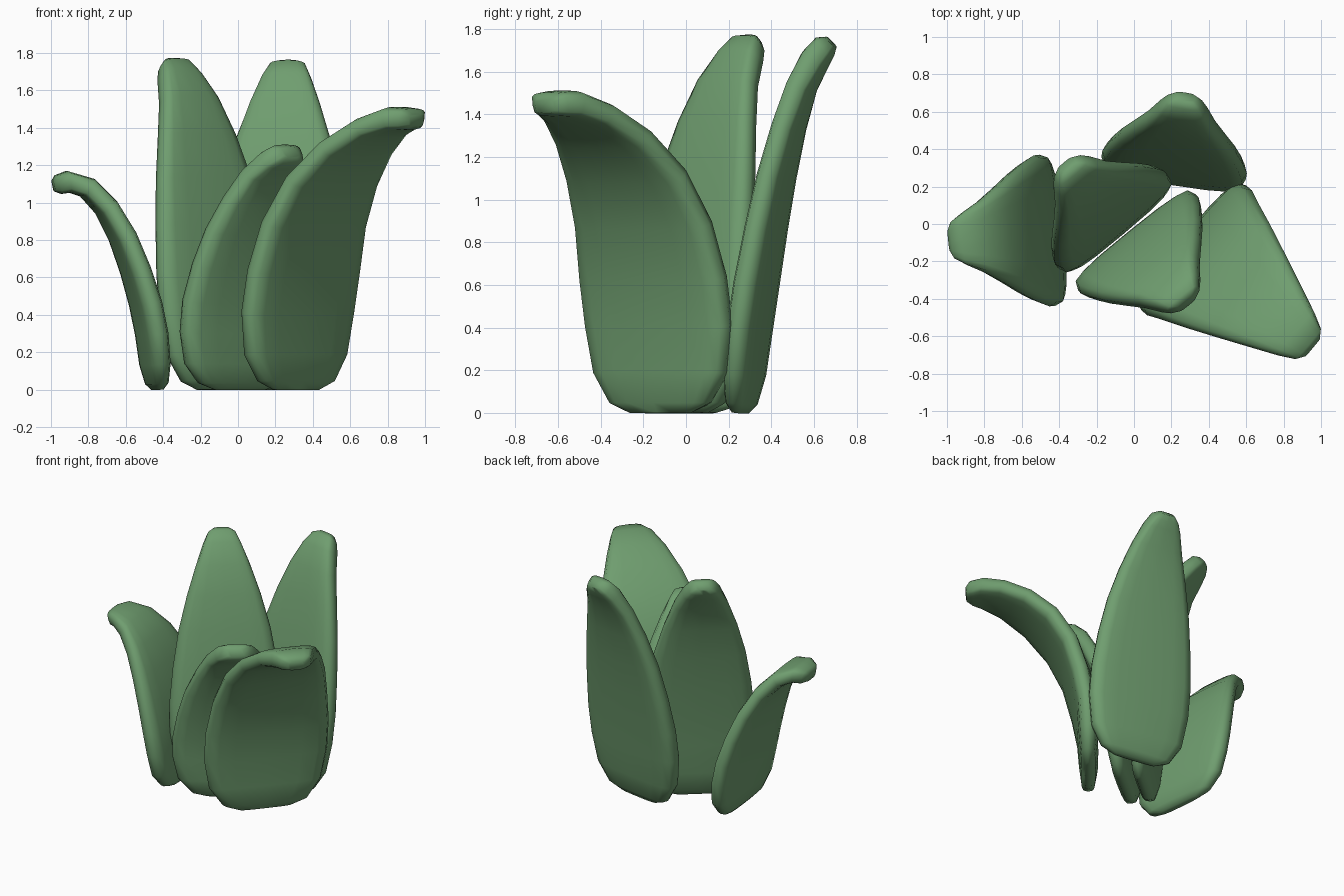
import bpy, bmesh, math
from mathutils import Vector

if "Cube" in bpy.data.objects:
    bpy.data.objects.remove(bpy.data.objects["Cube"])

green = bpy.data.materials.new("leaf_green")
green.diffuse_color = (0.16, 0.34, 0.16, 1)
green.use_nodes = True
green.node_tree.nodes["Principled BSDF"].inputs["Base Color"].default_value = green.diffuse_color

# Leaf outline: (fraction along the leaf, width factor, thickness factor)
RINGS = [(0, .42, .35), (.025, .68, .75), (.10, .90, 1), (.22, .99, 1.05), (.34, .99, 1.05),
         (.48, .92, 1), (.62, .81, .95), (.75, .65, .9), (.86, .48, .9), (.94, .34, .95),
         (.98, .25, .85), (1, .14, .5)]
SIDES = 16


def smooth_path(pts):
    """Dense Catmull-Rom curve through (outward, height) points."""
    p = [Vector(q) for q in pts]
    p = [2 * p[0] - p[1]] + p + [2 * p[-1] - p[-2]]
    out = []
    for i in range(1, len(p) - 2):
        a, b, c, d = p[i - 1:i + 3]
        for k in range(12):
            t = k / 12
            out.append(.5 * (2 * b + (c - a) * t + (2 * a - 5 * b + 4 * c - d) * t * t
                             + (3 * b - a - 3 * c + d) * t ** 3))
    return out + [p[-2]]


def sample(path, f):
    """Point and direction at fraction f of the path length."""
    segs = [(b - a).length for a, b in zip(path, path[1:])]
    left = f * sum(segs)
    for a, b, s in zip(path, path[1:], segs):
        if left <= s:
            return a.lerp(b, left / s), (b - a).normalized()
        left -= s
    return path[-1], (path[-1] - path[-2]).normalized()


def power(v, e):
    return math.copysign(abs(v) ** e, v)


def leaf(name, base, outward_deg, half_width, thick, pts):
    """Thick curved leaf swept along pts, leaning in the outward direction."""
    ang = math.radians(outward_deg)
    out = Vector((math.cos(ang), math.sin(ang), 0))
    side = Vector((-out.y, out.x, 0))
    origin = Vector((base[0], base[1], 0))
    path = smooth_path(pts)
    bm = bmesh.new()
    rings = []
    for f, w, th in RINGS:
        p, d = sample(path, f)
        centre = origin + out * p.x + Vector((0, 0, p.y))
        normal = out * d.y - Vector((0, 0, d.x))
        ring = []
        for k in range(SIDES):
            a = 2 * math.pi * k / SIDES
            u = power(math.cos(a), .65) * half_width * w
            v = power(math.sin(a), .45) * thick / 2 * th
            ring.append(bm.verts.new(centre + side * u + normal * v))
        rings.append(ring)
    for r, s in zip(rings, rings[1:]):
        for k in range(SIDES):
            j = (k + 1) % SIDES
            bm.faces.new((r[k], r[j], s[j], s[k]))
    bm.faces.new(rings[0][::-1])
    bm.faces.new(rings[-1])
    bmesh.ops.recalc_face_normals(bm, faces=bm.faces)
    me = bpy.data.meshes.new(name)
    bm.to_mesh(me)
    bm.free()
    me.materials.append(green)
    ob = bpy.data.objects.new(name, me)
    bpy.context.collection.objects.link(ob)
    bpy.context.view_layer.objects.active = ob
    ob.select_set(True)
    bpy.ops.object.shade_smooth_by_angle(angle=math.radians(60))
    ob.select_set(False)


# Small drooping leaf on the left
leaf("left_leaf", (-.43, -.03), 186, .41, .125,
     [(0, 0), (.05, .4), (.18, .8), (.32, 1.03), (.45, 1.11), (.56, 1.09)])
# Two tall upright leaves at the back
leaf("back_left_leaf", (-.09, -.01), 130, .39, .135,
     [(0, 0), (.04, .5), (.14, 1.1), (.25, 1.5), (.36, 1.69), (.42, 1.75)])
leaf("back_right_leaf", (.205, .255), 81, .395, .135,
     [(0, 0), (.06, .5), (.17, 1.1), (.28, 1.5), (.37, 1.68), (.43, 1.74)])
# Short leaf at the front centre
leaf("front_leaf", (.01, -.09), 309, .41, .135,
     [(0, 0), (.02, .4), (.12, .8), (.26, 1.12), (.36, 1.23), (.43, 1.27)])
# Large leaf curling out at the front right
leaf("front_right_leaf", (.31, -.12), 320, .44, .135,
     [(0, 0), (.01, .4), (.13, .9), (.32, 1.2), (.55, 1.38), (.73, 1.45), (.84, 1.44)])
